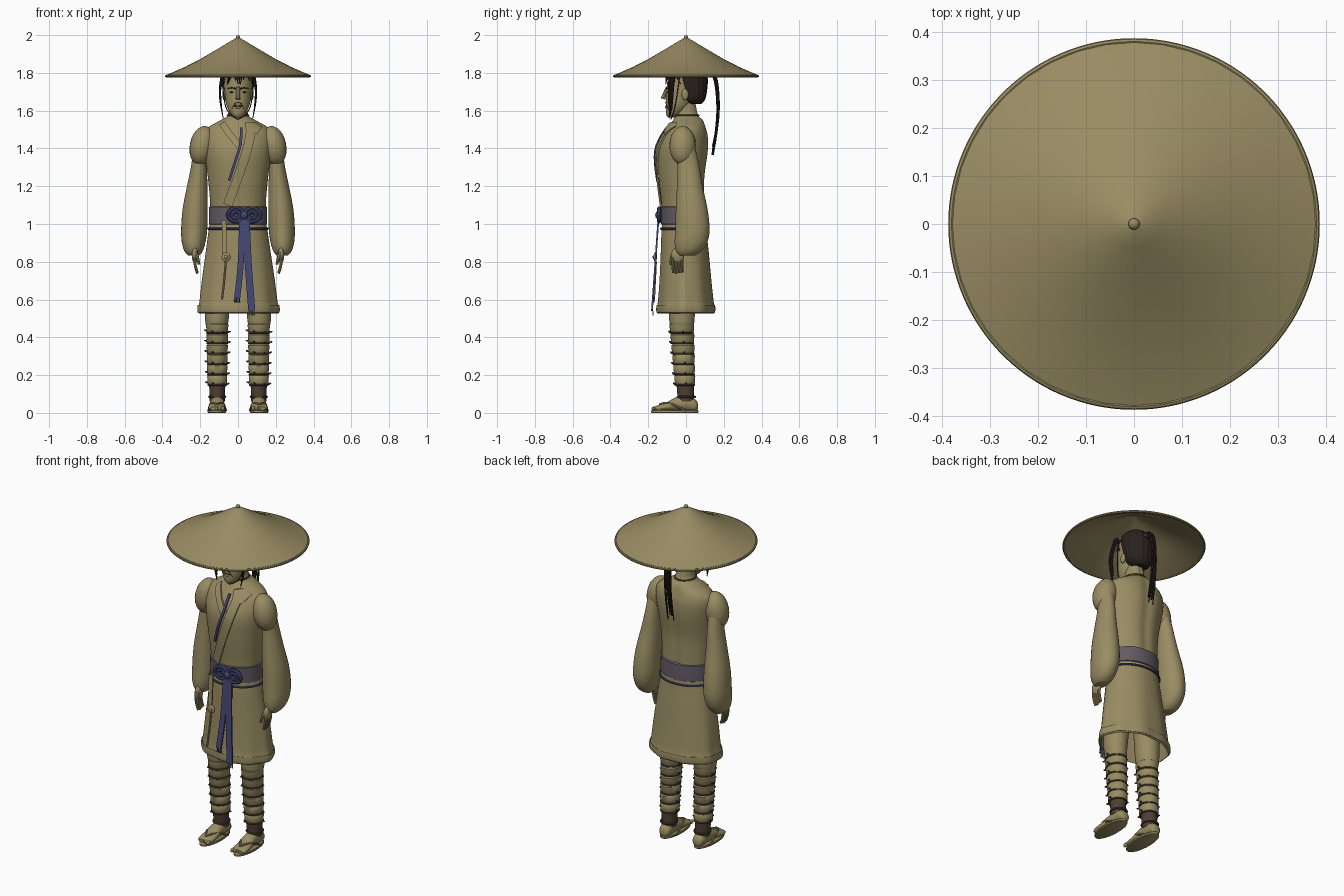
import bpy, bmesh, math, random
from mathutils import Matrix, Vector, Euler

random.seed(4)
old = bpy.data.objects.get("Cube")
if old:
    bpy.data.objects.remove(old, do_unlink=True)
made = []


def material(name, rgb):
    m = bpy.data.materials.new(name)
    m.use_nodes = True
    m.diffuse_color = (*rgb, 1)
    m.node_tree.nodes["Principled BSDF"].inputs["Base Color"].default_value = (*rgb, 1)
    return m


TAN = material("tan", (.32, .265, .125))
BLUE = material("indigo", (.058, .062, .17))
BELT = material("grey_violet", (.125, .105, .13))
HAIR = material("dark_brown_hair", (.022, .016, .013))
BROWN = material("brown_cord", (.075, .052, .035))


def add(name, mesh, mat):
    ob = bpy.data.objects.new(name, mesh)
    bpy.context.collection.objects.link(ob)
    mesh.materials.clear()
    mesh.materials.append(mat)
    made.append(ob)
    return ob


def from_bmesh(name, bm, mat):
    bmesh.ops.recalc_face_normals(bm, faces=bm.faces)
    me = bpy.data.meshes.new(name)
    bm.to_mesh(me)
    bm.free()
    return add(name, me, mat)


def resample(rows, n):
    """Smooth interpolation through the rows."""
    out, last = [], len(rows) - 1
    for i in range(last):
        quad = zip(rows[max(i - 1, 0)], rows[i], rows[i + 1], rows[min(i + 2, last)])
        quad = list(quad)
        for k in range(n):
            t = k / n
            out.append([b + .5 * t * (c - a + t * (2*a - 5*b + 4*c - d + t * (3*b - a - 3*c + d)))
                        for a, b, c, d in quad])
    return out + [list(rows[-1])]


def loft(name, rings, mat, seg=32, steps=4, axis="z", shape=lambda a, t: 1):
    """Closed skin over elliptical rings (height, centre a, centre b, radius a, radius b)."""
    bm, loops = bmesh.new(), []
    for t, ca, cb, ra, rb in resample(rings, steps):
        loop = []
        for i in range(seg):
            a = 2 * math.pi * i / seg
            k = shape(a, t)
            p = ca + max(ra, .001) * k * math.cos(a), cb + max(rb, .001) * k * math.sin(a)
            loop.append(bm.verts.new((p[0], p[1], t) if axis == "z" else (p[0], t, p[1])))
        loops.append(loop)
    for lo, hi in zip(loops, loops[1:]):
        for i in range(seg):
            j = (i + 1) % seg
            bm.faces.new((lo[i], lo[j], hi[j], hi[i]))
    bm.faces.new(loops[0])
    bm.faces.new(loops[-1])
    return from_bmesh(name, bm, mat)


def ball(name, loc, size, mat, rot=(0, 0, 0)):
    bm = bmesh.new()
    m = Matrix.Translation(loc) @ Euler(rot).to_matrix().to_4x4() @ Matrix.Diagonal((*size, 1))
    bmesh.ops.create_uvsphere(bm, u_segments=20, v_segments=12, radius=1, matrix=m)
    return from_bmesh(name, bm, mat)


def tube(name, pts, r, mat, tip=1, cyclic=False):
    cu = bpy.data.curves.new(name, "CURVE")
    cu.dimensions = "3D"
    cu.bevel_depth, cu.bevel_resolution, cu.resolution_u = r, 2, 6
    cu.use_fill_caps = True
    sp = cu.splines.new("NURBS")
    sp.points.add(len(pts) - 1)
    for i, p in enumerate(pts):
        sp.points[i].co = (*p, 1)
        sp.points[i].radius = 1 + (tip - 1) * i / (len(pts) - 1)
    sp.order_u, sp.use_cyclic_u, sp.use_endpoint_u = 3, cyclic, not cyclic
    tmp = bpy.data.objects.new(name + "_path", cu)
    bpy.context.collection.objects.link(tmp)
    me = bpy.data.meshes.new_from_object(tmp.evaluated_get(bpy.context.evaluated_depsgraph_get()))
    bpy.data.objects.remove(tmp)
    return add(name, me, mat)


def ellipse(cx, cy, z, rx, ry, n=20):
    return [(cx + rx * math.cos(2 * math.pi * i / n), cy + ry * math.sin(2 * math.pi * i / n), z)
            for i in range(n)]


def front(rings, x, z):
    """Depth of the front surface of a lofted body."""
    for a, b in zip(rings, rings[1:]):
        if a[0] <= z <= b[0]:
            f = (z - a[0]) / (b[0] - a[0])
            _, cx, cy, rx, ry = [p + f * (q - p) for p, q in zip(a, b)]
            return cy - ry * math.sqrt(max(0, 1 - (x / rx) ** 2))
    return 0


def ribbon(name, path, width, mat, depth, thick=.009):
    """Flat band following (x, z) points at a given depth."""
    pts = [Vector(p) for p in resample(path, 6)]
    bm, rows = bmesh.new(), []
    for i, p in enumerate(pts):
        d = (pts[min(i + 1, len(pts) - 1)] - pts[max(i - 1, 0)]).normalized()
        side = Vector((-d.y, d.x)) * width / 2
        row = []
        for lift in (0, thick):
            for k in (-1, -.33, .33, 1):
                q = p + side * k
                row.append(bm.verts.new((q.x, depth(q.x, q.y) - lift, q.y)))
        rows.append([row[j] for j in (0, 1, 2, 3, 7, 6, 5, 4)])
    for a, b in zip(rows, rows[1:]):
        for i in range(8):
            j = (i + 1) % 8
            bm.faces.new((a[i], a[j], b[j], b[i]))
    bm.faces.new(rows[0])
    bm.faces.new(rows[-1])
    return from_bmesh(name, bm, mat)


# Hat: shallow cone with a hollow underside, rolled rim and finial
loft("hat", [(1.99, 0, 0, .002, .002)] + [(z, 0, 0, r, r) for r, z in (
    (.05, 1.962), (.12, 1.92), (.2, 1.873), (.28, 1.832), (.36, 1.797), (.378, 1.79),
    (.378, 1.778), (.355, 1.785), (.2, 1.86), (.003, 1.97))], TAN, seg=40, steps=1)
tube("hat_rim", ellipse(0, 0, 1.783, .381, .381, 40), .007, TAN, cyclic=True)
ball("hat_finial", (0, 0, 1.988), (.012, .012, .012), TAN)

# Torso and neck, with a hollow along the spine
torso = [(1, 0, -.01, .145, .112), (1.12, 0, -.015, .148, .116), (1.25, 0, -.022, .16, .124),
         (1.38, 0, -.016, .178, .136), (1.46, 0, -.002, .182, .122), (1.51, 0, .008, .16, .1),
         (1.55, 0, .012, .092, .08), (1.58, 0, .005, .053, .06), (1.67, 0, -.005, .046, .052)]
loft("torso", torso, TAN, seg=48, shape=lambda a, t: 1 - .09 * math.exp(-((a - math.pi / 2) / .16) ** 2))
torso = resample(torso, 4)
tube("neck_cord", ellipse(0, .004, 1.575, .057, .064), .004, BROWN, cyclic=True)


def on_chest(lift):
    return lambda x, z: front(torso, x, z) - lift


ribbon("under_lapel", [(-.085, 1.535), (-.04, 1.47), (.01, 1.41)], .035, TAN, on_chest(0))
ribbon("over_lapel", [(.075, 1.535), (.05, 1.4), (0, 1.25), (-.055, 1.1)], .05, TAN, on_chest(.003))
ribbon("lapel_flap", [(.04, 1.51), (.08, 1.515), (.115, 1.495)], .05, TAN, on_chest(.009))
ribbon("lapel_trim", [(.018, 1.51), (.012, 1.42), (-.015, 1.33), (-.047, 1.23)], .014, BLUE, on_chest(.009))


# Skirt with soft folds and a thick hem
def folds(a, t):
    return 1 + .035 * max(0, 1 - t) * math.cos(9 * a + 1) + .02 * max(0, 1 - t) * math.cos(5 * a)


loft("skirt", [(1.02, 0, -.01, .147, .114), (.95, 0, -.01, .158, .12), (.85, 0, -.006, .172, .127),
               (.7, 0, -.002, .193, .137), (.58, 0, 0, .207, .148), (.572, 0, 0, .215, .154),
               (.54, 0, 0, .217, .155), (.53, 0, 0, .211, .15), (.545, 0, 0, .199, .138),
               (.75, 0, 0, .17, .115)], TAN, seg=72, steps=3, shape=folds)

# Belt, cord and bow
loft("belt", [(.997, 0, -.01, .148, .116), (1, 0, -.01, .153, .121), (1.045, 0, -.011, .153, .122),
              (1.09, 0, -.013, .153, .122), (1.093, 0, -.013, .148, .117)], BELT, seg=48, steps=1)
tube("belt_cord", ellipse(0, -.01, .975, .158, .123, 28), .006, BLUE, cyclic=True)
ball("bow_knot", (.033, -.146, 1.047), (.02, .017, .022), BLUE)
for side, s in (("left", 1), ("right", -1)):
    for r, part in ((.036, "outer"), (.018, "inner")):
        ring = [(.033 + s * (.043 + 1.2 * r * math.cos(a)), -.142, 1.048 + r * math.sin(a))
                for a in [math.pi * i / 6 for i in range(12)]]
        tube(f"{side}_bow_{part}_loop", ring, .011, BLUE, cyclic=True)


def hanging(x, z):
    return -.142 - .07 * (1.02 - z)


ribbon("short_sash_tail", [(.022, 1.03), (.015, .8), (-.004, .61)], .032, BLUE, hanging)
ribbon("long_sash_tail", [(.043, 1.03), (.055, .78), (.073, .54)], .037, BLUE, hanging)
for i in range(4):
    for x, z in ((-.004, .61), (.073, .54)):
        tube("sash_fringe", [(x - .012 + .008 * i, hanging(0, z), z), (x - .014 + .009 * i, hanging(0, z), z - .025)],
             .003, TAN if z < .6 else BLUE)

# Hanging pendant
ribbon("pendant_strap", [(-.075, 1.02), (-.072, .93), (-.072, .84)], .024, TAN, hanging)
ball("pendant_disc", (-.063, -.163, .825), (.024, .009, .024), TAN)
ball("pendant_bead", (-.063, -.171, .825), (.01, .006, .01), TAN)
tube("pendant_cord", [(-.065, -.16, .8), (-.072, -.165, .7), (-.085, -.17, .6)], .006, TAN)

# Limbs
for side, s in (("left", 1), ("right", -1)):
    ball(side + "_shoulder_puff", (s * .19, -.018, 1.415), (.065, .07, .105), TAN, (0, s * -.2, 0))
    loft(side + "_sleeve", [(z, s * x, y, rx, ry) for z, x, y, rx, ry in (
        (1.42, .198, 0, .04, .045), (1.32, .205, .012, .041, .056), (1.2, .216, .02, .054, .068),
        (1.08, .227, .03, .066, .084), (.97, .232, .034, .069, .091), (.9, .235, .026, .062, .086),
        (.855, .235, .014, .048, .066), (.832, .234, .005, .028, .04))], TAN)
    # Hand
    ball(side + "_palm", (s * .228, -.043, .835), (.017, .034, .042), TAN)
    for i in range(4):
        y = -.068 + .016 * i
        tube(f"{side}_finger", [(s * .23, y, .825), (s * .23, y - .002, .78), (s * .215, y, .738 + .004 * abs(i - 1))],
             .0085, TAN, .75)
    tube(side + "_thumb", [(s * .225, -.065, .85), (s * .212, -.082, .82), (s * .206, -.08, .785)], .01, TAN, .7)
    # Trouser leg and bound wraps
    loft(side + "_trouser_leg", [(.46, s * .112, -.02, .056, .06), (.49, s * .112, -.022, .062, .067),
                                 (.6, s * .108, -.02, .068, .072), (.78, s * .095, -.01, .075, .08)], TAN)
    loft(side + "_ankle_wrap", [(.06, s * .11, 0, .04, .043), (.11, s * .11, -.002, .041, .045),
                                (.17, s * .11, -.004, .045, .048)], BROWN)
    rows = []
    for i in range(6):
        f = i / 5
        z, cy, rx, ry = .148 + .055 * i, -.006 - .016 * f, .051 + .006 * f, .053 + .01 * f
        cx = s * .11
        for dz, k in ((0, .9), (.008, 1), (.045, 1.04), (.053, .93)):
            rows.append((z + dz, cx, cy, rx * k, ry * k))
        tube(f"{side}_wrap_cord", ellipse(cx, cy, z, rx * .97, ry * .97, 16), .0045, BROWN, cyclic=True)
        for a in (.1, 2.9, 4.3, 5.2):
            ball(f"{side}_wrap_knot", (cx + rx * 1.08 * math.cos(a), cy + ry * 1.08 * math.sin(a), z + .02 * math.sin(3 * a)),
                 (.012, .005, .005), BROWN, (0, -.3, a))
    loft(side + "_leg_wraps", rows, TAN, steps=1)
    # Foot and sandal
    loft(side + "_foot", [(y, s * x, z, rx, rz) for y, x, z, rx, rz in (
        (.063, .11, .035, .012, .012), (.052, .11, .038, .03, .03), (.01, .11, .05, .037, .042),
        (-.05, .11, .046, .038, .038), (-.1, .112, .033, .043, .024), (-.145, .113, .026, .043, .016),
        (-.165, .113, .023, .034, .01))], TAN, axis="y")
    for i in range(5):
        ball(f"{side}_toe", (s * (.08 + .0165 * i), -.165 + .006 * i, .023), (.0095 - .0006 * i, .017, .012), TAN)
    loft(side + "_sole", [(0, s * .112, -.06, .046, .122), (.003, s * .112, -.06, .049, .126),
                          (.012, s * .112, -.06, .049, .126), (.015, s * .112, -.06, .046, .122)], TAN, steps=1)
    for k in (-1, 1):
        tube(side + "_sandal_strap", [(s * .113, -.14, .045), (s * .113 + k * .03, -.1, .06),
                                      (s * .11 + k * .042, -.04, .03), (s * .11 + k * .046, 0, .012)], .006, TAN)
    tube(side + "_ankle_strap", ellipse(s * .11, .002, .085, .043, .047, 16), .006, BROWN, cyclic=True)

# Head and face
head = [(1.563, 0, -.07, .014, .022), (1.58, 0, -.063, .036, .042), (1.625, 0, -.042, .06, .064),
        (1.68, 0, -.028, .069, .077), (1.74, 0, -.02, .074, .08), (1.79, 0, -.015, .072, .08),
        (1.84, 0, -.01, .05, .06), (1.86, 0, -.01, .015, .02)]
loft("head", head, TAN)
head = resample(head, 4)


def on_face(x, z, lift=0):
    return (x, front(head, x, z) - lift, z)


tube("nose", [on_face(0, 1.725, -.004), on_face(0, 1.69, .008), on_face(0, 1.662, .016)], .009, TAN, 1.35)
tube("mouth", [on_face(x, 1.626, .001) for x in (-.022, 0, .022)], .003, BROWN)
ball("lower_lip", on_face(0, 1.618), (.015, .006, .006), TAN)
for side, s in (("left", 1), ("right", -1)):
    tube(side + "_brow", [on_face(s * x, z, .002) for x, z in ((.012, 1.715), (.035, 1.727), (.056, 1.716))], .004, HAIR, .5)
    ball(side + "_eye", on_face(s * .032, 1.698), (.012, .004, .004), HAIR)
    ball(side + "_ear", (s * .073, -.005, 1.685), (.01, .018, .03), TAN)
    tube(side + "_moustache", [on_face(s * x, z, .002) for x, z in ((.004, 1.645), (.022, 1.638), (.032, 1.612))], .003, BROWN, .4)
    tube(side + "_chin_cord", [(s * .085, -.03, 1.81), (s * .08, -.05, 1.66), (s * .045, -.07, 1.57), (0, -.08, 1.556)], .003, BROWN)
    for i in range(4):
        d = .007 * i
        tube(f"{side}_side_lock", [(s * .07, -.075 + d, 1.83), (s * (.09 + d / 3), -.09 + d, 1.75),
                                   (s * (.1 - d / 3), -.092 + d, 1.66), (s * (.078 + d / 3), -.086 + d / 2, 1.56 + 2 * d)],
             .009, HAIR, .25)

# Hair, fringe and ponytail
loft("hair", [(1.635, 0, .04, .04, .04), (1.66, 0, .038, .07, .062), (1.71, 0, .035, .08, .075),
              (1.78, 0, .022, .084, .09), (1.84, 0, .008, .066, .075), (1.875, 0, 0, .02, .025)],
     HAIR, seg=72, shape=lambda a, t: 1 + .025 * math.cos(16 * a))
for i in range(10):
    x = -.068 + .015 * i
    end = x + random.uniform(-.015, .015)
    tube("fringe_strand", [on_face(x * .6, 1.83, .006), on_face(x, 1.785, .009),
                           on_face(end, random.uniform(1.735, 1.765), .008)], .009, HAIR, .2)
tube("hair_tie", [(0, .09, 1.81), (0, .13, 1.8)], .019, BROWN)
for i in range(8):
    dx, dy = random.uniform(-.018, .018), random.uniform(-.008, .008)
    tube("ponytail_strand", [(dx / 2, .085, 1.81), (dx, .145 + dy, 1.82), (dx, .168 + dy, 1.68),
                             (dx * 1.2, .165 + dy, 1.52), (dx * 1.4, .138 + dy, random.uniform(1.36, 1.43))],
         .01, HAIR, .3)

# Smooth shading with crisp edges
bpy.ops.object.select_all(action="DESELECT")
for ob in made:
    ob.select_set(True)
bpy.context.view_layer.objects.active = made[0]
bpy.ops.object.shade_smooth_by_angle(angle=math.radians(40))
